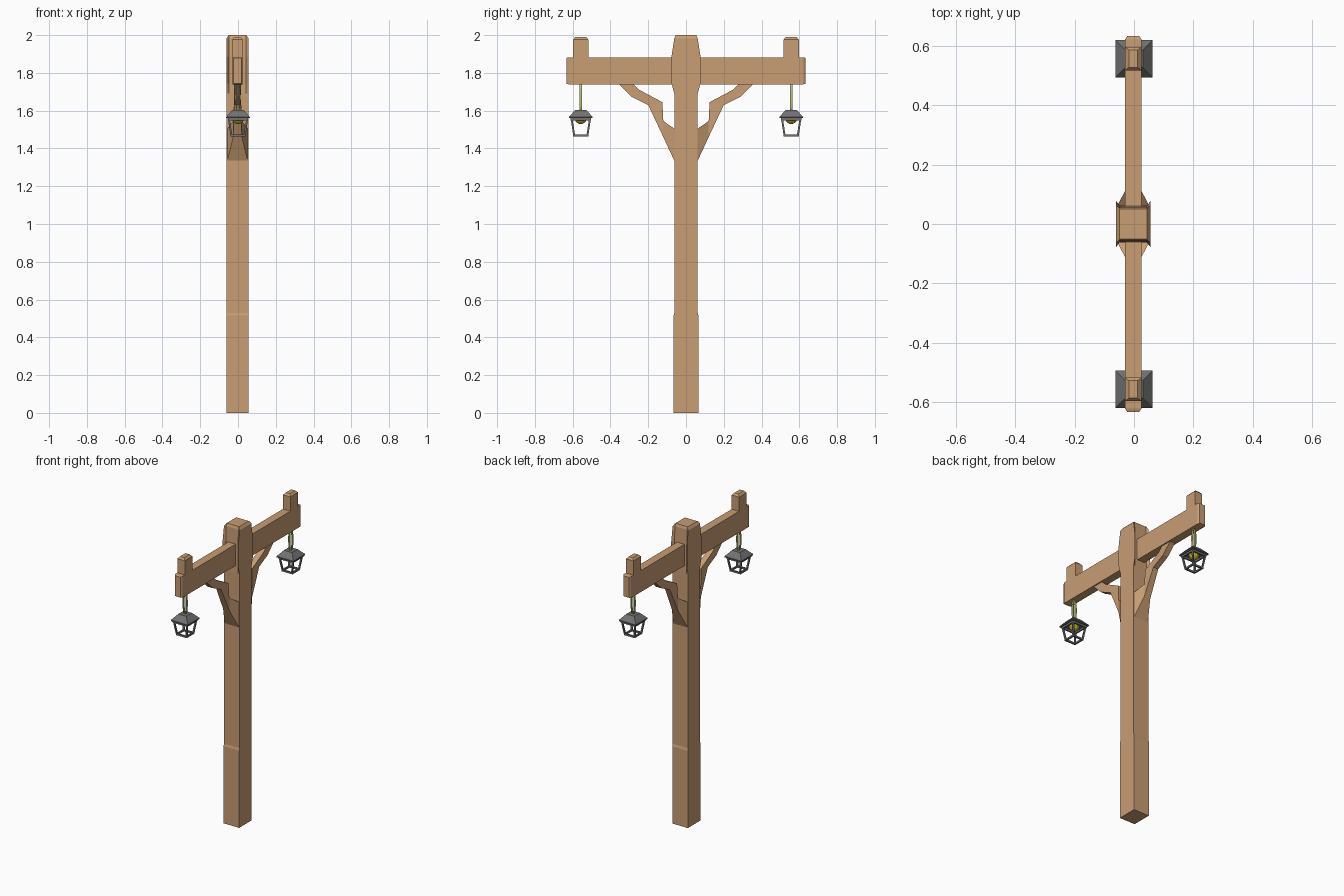
import bpy, bmesh, math
from mathutils import Vector

cube = bpy.data.objects.get("Cube")
if cube:
    bpy.data.objects.remove(cube, do_unlink=True)


def material(name, rgb):
    m = bpy.data.materials.new(name)
    m.use_nodes = True
    m.diffuse_color = (*rgb, 1)
    m.node_tree.nodes["Principled BSDF"].inputs["Base Color"].default_value = (*rgb, 1)
    return m


WOOD = material("light wood", (0.58, 0.34, 0.175))
IRON = material("grey iron", (0.17, 0.17, 0.175))
GLOW = material("yellow bulb", (0.52, 0.42, 0.02))
HOOK = material("pale green metal", (0.51, 0.54, 0.17))


def finish(name, bm, mat):
    bmesh.ops.recalc_face_normals(bm, faces=bm.faces)
    mesh = bpy.data.meshes.new(name)
    bm.to_mesh(mesh)
    bm.free()
    mesh.materials.append(mat)
    obj = bpy.data.objects.new(name, mesh)
    bpy.context.collection.objects.link(obj)
    return obj


def add_loft(bm, rings, closed=False):
    """Skin a run of equal-sized rings; cap the ends unless it closes on itself."""
    loops = [[bm.verts.new(p) for p in ring] for ring in rings]
    pairs = list(zip(loops, loops[1:]))
    if closed:
        pairs.append((loops[-1], loops[0]))
    else:
        bm.faces.new(loops[0])
        bm.faces.new(loops[-1])
    for a, b in pairs:
        for i in range(len(a)):
            j = (i + 1) % len(a)
            bm.faces.new((a[i], a[j], b[j], b[i]))


def rect(cx, cy, z, hx, hy):
    return [(cx + sx * hx, cy + sy * hy, z)
            for sx, sy in ((-1, -1), (1, -1), (1, 1), (-1, 1))]


def loft(name, rings, mat, closed=False):
    bm = bmesh.new()
    add_loft(bm, rings, closed)
    return finish(name, bm, mat)


CX = -0.0025      # the timber sits a touch off centre


# Post: eight-sided rings whose front and back swell around the crossarm
def post_ring(z, hx, hy, ix, iy):
    corner = [(hx, iy), (ix, hy)]
    pts = corner + [(-x, y) for x, y in reversed(corner)]
    pts += [(-x, -y) for x, y in pts]
    return [(CX + x, y, z) for x, y in pts]


loft("post", [
    post_ring(0.0, 0.0575, 0.066, 0.045, 0.066),
    post_ring(0.515, 0.0575, 0.066, 0.045, 0.066),
    post_ring(0.53, 0.0575, 0.062, 0.045, 0.062),
    post_ring(1.69, 0.0575, 0.062, 0.045, 0.062),
    post_ring(1.745, 0.0575, 0.060, 0.045, 0.077),
    post_ring(1.885, 0.0575, 0.060, 0.045, 0.077),
    post_ring(1.983, 0.0575, 0.056, 0.045, 0.062),
    post_ring(2.0, 0.046, 0.050, 0.044, 0.054),
], WOOD)


# Crossarm with chamfered ends
def arm_ring(y, inset):
    return [(CX + p[0], y, 1.811 + p[1])
            for p in rect(0, 0, 0, 0.0275 - inset, 0.0715 - inset * 0.5)]


loft("crossarm", [arm_ring(-0.633, 0.007), arm_ring(-0.622, 0),
                  arm_ring(0.622, 0), arm_ring(0.633, 0.007)], WOOD)


# Curved brace sections: outer y, outer z, inner y, inner z, half width
BRACE = [(0.055, 1.32, 0.055, 1.50, 0.0575),
         (0.120, 1.46, 0.120, 1.545, 0.023),
         (0.200, 1.63, 0.125, 1.645, 0.019),
         (0.290, 1.675, 0.247, 1.71, 0.019),
         (0.358, 1.742, 0.28, 1.742, 0.019)]


def build_lantern(side, y):
    # Tapered roof
    loft(side + "_lantern_roof", [rect(0, y, 1.56, 0.0625, 0.0625),
                                  rect(0, y, 1.567, 0.0625, 0.0625),
                                  rect(0, y, 1.603, 0.030, 0.030)], IRON)

    # Open cage: four leaning bars between two square rims
    bm = bmesh.new()
    w = 0.005
    top, low = 0.049, 0.035
    for sx in (-1, 1):
        for sy in (-1, 1):
            add_loft(bm, [rect(sx * low, y + sy * low, 1.468, w, w),
                          rect(sx * top, y + sy * top, 1.56, w, w)])
    for half, z0, z1 in ((top, 1.548, 1.56), (low, 1.464, 1.475)):
        for s in (-1, 1):
            for cx, cy, hx, hy in ((0, s * half, half + w, w), (s * half, 0, w, half + w)):
                add_loft(bm, [rect(cx, y + cy, z0, hx, hy), rect(cx, y + cy, z1, hx, hy)])
    finish(side + "_lantern_cage", bm, IRON)

    # Bulb half sunk in the roof
    bm = bmesh.new()
    bmesh.ops.create_uvsphere(bm, u_segments=12, v_segments=8, radius=0.033)
    bmesh.ops.translate(bm, verts=bm.verts, vec=Vector((0, y, 1.562)))
    finish(side + "_lantern_bulb", bm, GLOW)

    # Long oval hanging link
    rings = []
    for i in range(16):
        a = math.tau * i / 16
        c, s = math.cos(a), math.sin(a)
        rings.append([(r * c, y + dy, 1.672 + (0.064 + r) * s)
                      for r, dy in ((0.009, -0.007), (0.015, -0.007),
                                    (0.015, 0.007), (0.009, 0.007))])
    loft(side + "_hanging_link", rings, HOOK, closed=True)


for side, s in (("front", -1), ("back", 1)):
    loft(side + "_brace",
         [[(CX - w, s * oy, oz), (CX + w, s * oy, oz),
           (CX + w, s * iy, iz), (CX - w, s * iy, iz)]
          for oy, oz, iy, iz, w in BRACE], WOOD)
    # Peg standing on the crossarm
    y = s * 0.557
    loft(side + "_peg", [rect(CX, y, 1.87, 0.0275, 0.040),
                         rect(CX, y, 1.977, 0.0275, 0.040),
                         rect(CX, y, 1.99, 0.015, 0.029)], WOOD)
    build_lantern(side, y)
